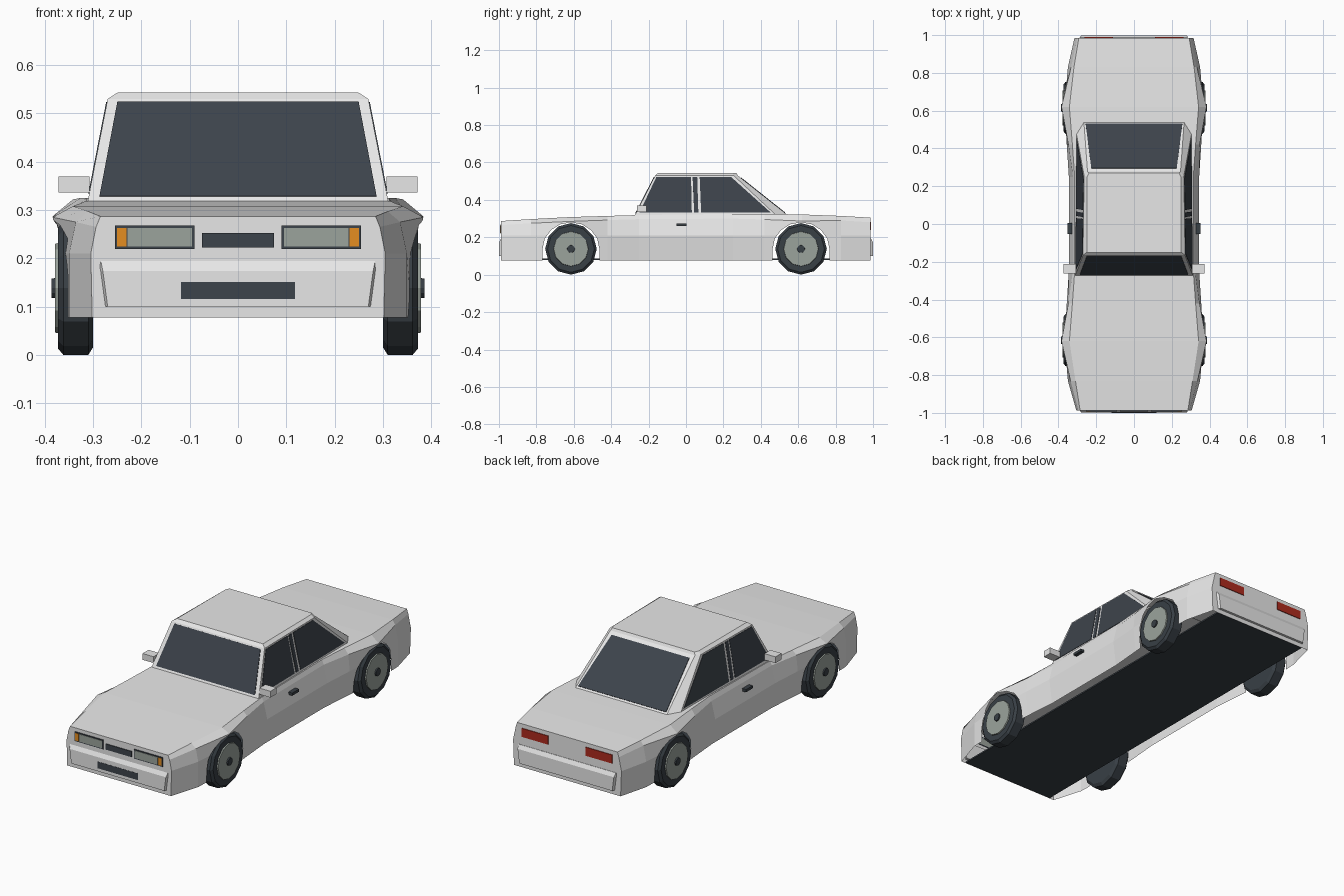
import bpy, bmesh, math
from mathutils import Vector

cube = bpy.data.objects.get("Cube")
if cube:
    bpy.data.objects.remove(cube, do_unlink=True)


def material(name, r, g, b):
    m = bpy.data.materials.new(name)
    m.use_nodes = True
    m.diffuse_color = (r, g, b, 1)
    m.node_tree.nodes["Principled BSDF"].inputs["Base Color"].default_value = (r, g, b, 1)
    return m


PAINT = material("pale_grey_paint", .8, .8, .8)
DARK = material("dark_rubber", .040, .050, .060)
GLASS = material("slate_glass", .046, .056, .070)
LAMP = material("lamp_grey", .33, .37, .335)
ORANGE = material("indicator_orange", .78, .27, .015)
RED = material("tail_red", .42, .024, .013)


def build(name, verts, faces, mats, rule=None):
    """Make an object; rule(face) returns the material index."""
    mesh = bpy.data.meshes.new(name)
    bm = bmesh.new()
    vs = [bm.verts.new(v) for v in verts]
    for f in faces:
        bm.faces.new([vs[i] for i in f])
    bmesh.ops.recalc_face_normals(bm, faces=bm.faces)
    bm.normal_update()
    for f in bm.faces:
        f.material_index = rule(f) if rule else 0
    bm.to_mesh(mesh)
    bm.free()
    for m in mats:
        mesh.materials.append(m)
    ob = bpy.data.objects.new(name, mesh)
    bpy.context.collection.objects.link(ob)
    return ob


def loft(name, rings, mats, rule=None):
    """Join equal rings of points in order and cap both ends."""
    n = len(rings[0])
    faces = [list(range(n)), [(len(rings) - 1) * n + i for i in range(n)]]
    for k in range(len(rings) - 1):
        for i in range(n):
            j = (i + 1) % n
            faces.append([k * n + i, k * n + j, (k + 1) * n + j, (k + 1) * n + i])
    return build(name, [p for r in rings for p in r], faces, mats, rule)


def box(name, x, y, z, mats):
    rings = [[(x[0], y[0], h), (x[1], y[0], h), (x[1], y[1], h), (x[0], y[1], h)] for h in z]
    return loft(name, rings, mats)


def plate(name, pts, mat, lift):
    """Thin panel laid on a surface, facing away from the car's middle."""
    pts = [Vector(p) for p in pts]
    n = (pts[1] - pts[0]).cross(pts[2] - pts[0]).normalized()
    mid = sum(pts, Vector()) / len(pts)
    if n.dot(mid - Vector((0, .1, .3))) < 0:
        n = -n
    return loft(name, [[p - n * .002 for p in pts], [p + n * lift for p in pts]], [mat])


def end_plate(name, x0, x1, z0, z1, y, mat, lift=.004):
    plate(name, [(x0, y, z0), (x1, y, z0), (x1, y, z1), (x0, y, z1)], mat, lift)


# Body: cross-sections along the car
# (y, top height, shoulder height, half widths at top, shoulder, waist, sill)
WHEEL_Y, WHEEL_Z = .615, .138
NOSE, TAIL = -.988, .986
sections = [
    (NOSE, .287, .265, .285, .294, .305, .302),
    (-.83, .297, .275, .310, .336, .350, .350),
    (-.62, .308, .285, .342, .384, .368, .358),
    (-.42, .314, .292, .326, .347, .356, .342),
    (-.25, .319, .297, .314, .324, .345, .328),
    (.25, .325, .300, .314, .323, .345, .328),
    (.42, .325, .295, .326, .347, .356, .342),
    (.62, .322, .287, .342, .384, .368, .358),
    (.83, .314, .290, .318, .333, .350, .350),
    (TAIL, .305, .280, .292, .300, .315, .310),
]
rings = []
for y, zt, zs, wt, ws, wm, wb in sections:
    half = [(wb, .077), (wm, .21), (ws, zs), (wt, zt)]
    rings.append([(w, y, z) for w, z in half] + [(-w, y, z) for w, z in reversed(half)])
body = loft("body", rings, [PAINT, DARK], lambda f: int(f.normal.z < -.9))

# Wheel arches are cut out
cutters = []
for y in (-WHEEL_Y, WHEEL_Y):
    arch = [(y + .152 * math.cos(i * math.pi / 8), WHEEL_Z + .142 * math.sin(i * math.pi / 8))
            for i in range(9)]
    arch += [(y - .152, .03), (y + .152, .03)]
    cutters.append(loft("arch_cutter", [[(x, a, b) for a, b in arch] for x in (-.5, .5)],
                        [PAINT, DARK], lambda f: 1))
for c in cutters:
    c.hide_render = True
    mod = body.modifiers.new("cut", 'BOOLEAN')
    mod.operation, mod.solver, mod.object = 'DIFFERENCE', 'EXACT', c
graph = bpy.context.evaluated_depsgraph_get()
shell = bpy.data.meshes.new_from_object(body.evaluated_get(graph))
body.modifiers.clear()
for c in cutters:
    bpy.data.objects.remove(c, do_unlink=True)

# The body is an open shell: its underside and the arch tunnels are removed
bm = bmesh.new()
bm.from_mesh(shell)
bmesh.ops.delete(bm, geom=[f for f in bm.faces if f.material_index == 1], context='FACES')
bm.to_mesh(shell)
bm.free()
shell.materials.pop(index=1)
body.data = shell
box("floor", (-.275, .275), (NOSE + .002, TAIL - .002), (.078, .086), [DARK])

# Cabin: half widths and depths at the screen, side wall end and rear corner
Z0, Z1 = .315, .53
FRONT_Y, SIDE_Y, REAR_Y = (-.275, -.165), (.485, .255), (.548, .277)


def ring(yf, ys, yr, wf, ws, wr, z):
    half = [(wf, yf), (ws, ys), (wr, yr)]
    return [(w, y, z) for w, y in half] + [(-w, y, z) for w, y in reversed(half)]


loft("cabin", [ring(FRONT_Y[0], SIDE_Y[0], REAR_Y[0], .312, .306, .266, Z0),
               ring(FRONT_Y[1], SIDE_Y[1], REAR_Y[1], .270, .264, .246, Z1),
               ring(-.150, .250, .270, .250, .248, .238, .543)], [PAINT])


def mix(a, b, t):
    return a + (b - a) * t


def side_point(s, y, z):
    """Point on the cabin's side wall."""
    v = (z - Z0) / (Z1 - Z0)
    yf, yr = mix(*FRONT_Y, v), mix(*SIDE_Y, v)
    u = (y - yf) / (yr - yf)
    return s * mix(mix(.312, .306, u), mix(.270, .264, u), v), y, z


def end_point(x, z, rear):
    """Point on the sloping front or rear of the cabin."""
    return x, mix(*(REAR_Y if rear else FRONT_Y), (z - Z0) / (Z1 - Z0)), z


for name, w0, w1, z0, z1, rear in (("windscreen", .287, .25, .328, .523, False),
                                   ("rear_window", .256, .226, .330, .517, True)):
    plate(name, [end_point(x, z, rear) for x, z in ((-w0, z0), (w0, z0), (w1, z1), (-w1, z1))],
          GLASS, .003)

# Parts found on both sides
for s, side in ((1, "left"), (-1, "right")):
    for name, a, b, c, d in (("front_window", -.248, .031, .027, -.158),
                             ("pillar_strip", .044, .066, .060, .035),
                             ("rear_side_window", .081, .452, .240, .073)):
        plate(f"{side}_{name}", [side_point(s, a, .333), side_point(s, b, .333),
                                 side_point(s, c, .523), side_point(s, d, .523)], GLASS, .002)
    box(f"{side}_mirror", sorted((s * .308, s * .372)), (-.262, -.212), (.336, .369), [PAINT])
    box(f"{side}_door_handle", sorted((s * .328, s * .352)), (-.052, .004), (.260, .274), [DARK])

    # Lamps
    def lamp(name, x0, x1, z0, z1, y, mat, lift=.004):
        end_plate(f"{side}_{name}", s * x0, s * x1, z0, z1, y, mat, lift)
    lamp("lamp_surround", .09, .255, .219, .268, NOSE, GLASS)
    lamp("headlamp", .095, .229, .224, .263, NOSE, LAMP, .006)
    lamp("indicator", .231, .251, .224, .263, NOSE, ORANGE, .006)
    lamp("tail_lamp", .11, .262, .238, .283, TAIL, RED)

    # Wheels: lathed rings of (x, radius)
    for y, end in ((-WHEEL_Y, "front"), (WHEEL_Y, "rear")):
        for part, prof, mat in (
                ("tyre", ((.300, .122), (.310, .138), (.362, .138), (.373, .125)), DARK),
                ("rim", ((.365, .095), (.379, .092)), LAMP),
                ("hub", ((.370, .022), (.386, .020)), DARK)):
            loft(f"{side}_{end}_{part}",
                 [[(s * x, y + r * math.cos(i * math.pi / 6), WHEEL_Z + r * math.sin(i * math.pi / 6))
                   for i in range(12)] for x, r in prof], [mat])

# Bumpers, grille and number panel
for s, name in ((-1, "front_bumper"), (1, "rear_bumper")):
    loft(name, [[(-w - .01, s * .975, z), (w + .01, s * .975, z), (w, s * y, z), (-w, s * y, z)]
                for w, y, z in ((.270, .999, .10), (.280, .999, .174), (.284, .988, .194))], [PAINT])
end_plate("grille", -.075, .075, .222, .252, NOSE, GLASS)
end_plate("number_panel", -.118, .118, .116, .151, -.999, GLASS, .001)
